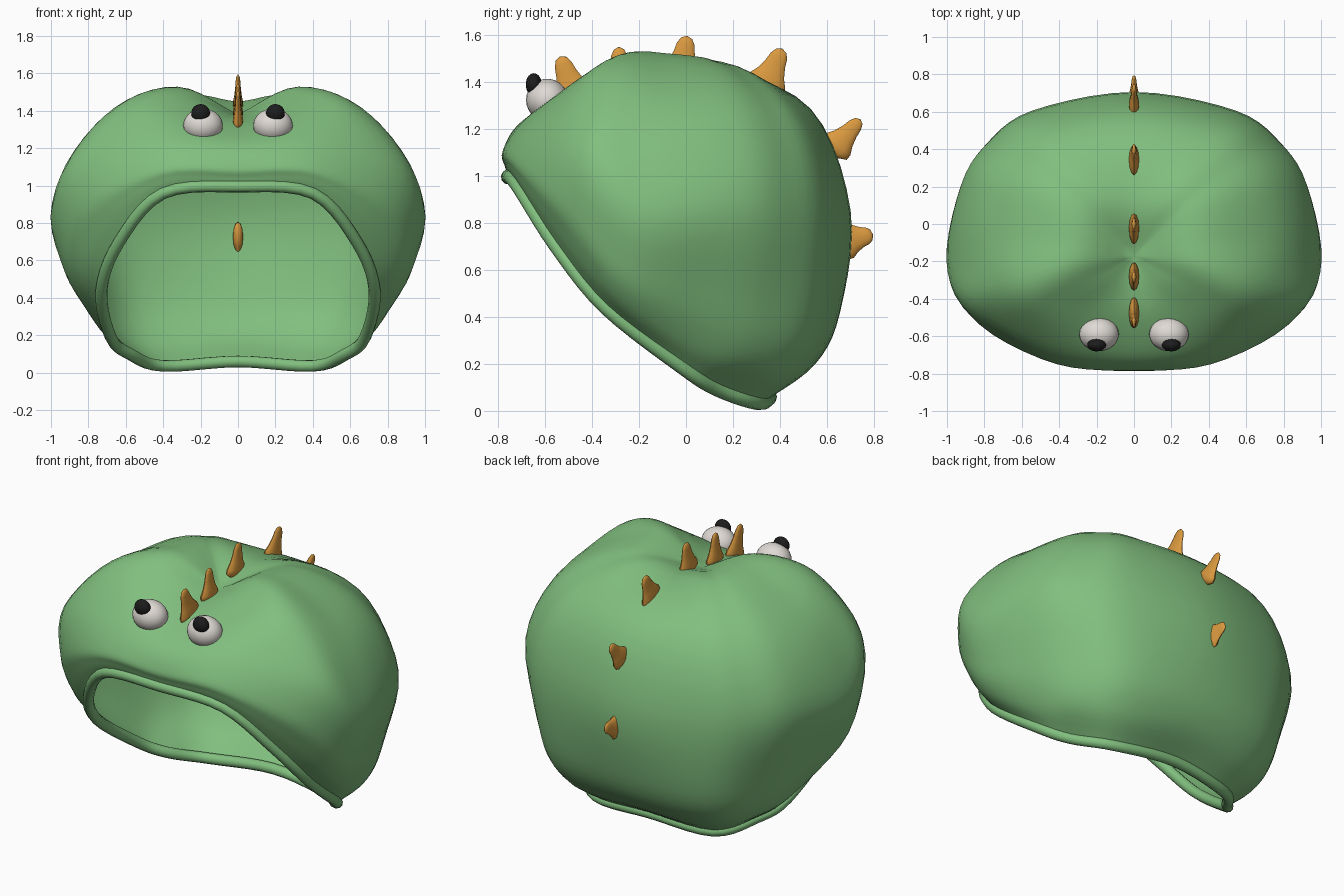
import bpy, bmesh, math
from mathutils import Vector, Matrix

if "Cube" in bpy.data.objects:
    bpy.data.objects.remove(bpy.data.objects["Cube"])


def material(name, rgb):
    m = bpy.data.materials.new(name)
    m.diffuse_color = (*rgb, 1)
    m.use_nodes = True
    m.node_tree.nodes["Principled BSDF"].inputs["Base Color"].default_value = m.diffuse_color
    return m


GREEN = material("leaf_green", (0.22, 0.52, 0.21))
ORANGE = material("amber", (0.70, 0.32, 0.05))
WHITE = material("eye_white", (0.74, 0.70, 0.66))
BLACK = material("pupil_black", (0.012, 0.012, 0.012))


def finish(name, bm, mat, angle=60, fix=True):
    if fix:
        bmesh.ops.recalc_face_normals(bm, faces=bm.faces)
    me = bpy.data.meshes.new(name)
    bm.to_mesh(me)
    bm.free()
    me.materials.append(mat)
    ob = bpy.data.objects.new(name, me)
    bpy.context.collection.objects.link(ob)
    bpy.ops.object.select_all(action='DESELECT')
    bpy.context.view_layer.objects.active = ob
    ob.select_set(True)
    bpy.ops.object.shade_smooth_by_angle(angle=math.radians(angle))
    return ob


def spline(pts, steps, closed):
    """Smooth curve through all points."""
    n = len(pts)
    if closed:
        get = lambda i: pts[i % n]
    else:
        ext = [2 * pts[0] - pts[1]] + pts + [2 * pts[-1] - pts[-2]]
        get = lambda i: ext[i + 1]
    out = []
    for i in range(n if closed else n - 1):
        a, b, c, d = (get(i + k) for k in (-1, 0, 1, 2))
        for s in range(steps):
            t = s / steps
            out.append(0.5 * (2 * b + (c - a) * t + (2 * a - 5 * b + 4 * c - d) * t * t
                              + (3 * b - a - 3 * c + d) * t ** 3))
    return out if closed else out + [pts[-1]]


def skin(bm, rings):
    """Join closed rings of points with quads."""
    vs = [[bm.verts.new(p) for p in r] for r in rings]
    for lo, hi in zip(vs, vs[1:]):
        for i in range(len(lo)):
            j = (i + 1) % len(lo)
            bm.faces.new((lo[i], lo[j], hi[j], hi[i]))
    return vs


# Half rings of the shell from the opening to the crown, front to back
RINGS = [
    [(0, -.755, .995), (.40, -.715, .96), (.635, -.55, .70), (.73, -.34, .44),
     (.68, -.02, .19), (.57, .13, .095), (.40, .305, .036), (0, .355, .06)],
    [(0, -.77, 1.04), (.41, -.74, 1.03), (.735, -.56, .80), (.86, -.31, .50),
     (.78, .03, .29), (.685, .29, .22), (.47, .47, .17), (0, .55, .20)],
    [(0, -.78, 1.10), (.42, -.74, 1.10), (.83, -.535, .91), (.945, -.26, .62),
     (.87, .08, .50), (.75, .36, .45), (.52, .575, .40), (0, .655, .42)],
    [(0, -.71, 1.22), (.46, -.63, 1.25), (.87, -.435, 1.15), (.995, -.18, .90),
     (.92, .22, .90), (.78, .435, .88), (.54, .60, .88), (0, .70, .85)],
    [(0, -.51, 1.33), (.42, -.46, 1.41), (.62, -.33, 1.44), (.78, -.08, 1.29),
     (.71, .20, 1.30), (.60, .36, 1.285), (.44, .47, 1.28), (0, .53, 1.285)],
    [(0, -.34, 1.37), (.22, -.32, 1.455), (.31, -.22, 1.525), (.34, -.08, 1.52),
     (.32, .06, 1.505), (.28, .12, 1.49), (.20, .16, 1.48), (0, .14, 1.45)],
]
POLE = Vector((0, -.17, 1.38))


def full(half):
    h = [Vector(p) for p in half]
    return h + [Vector((-p.x, p.y, p.z)) for p in h[-2:0:-1]]


# Domed shell, open at the lower front
around = [spline(full(r), 5, True) for r in RINGS]
lines = [spline([r[i] for r in around] + [POLE], 5, False) for i in range(len(around[0]))]
bm = bmesh.new()
rows = skin(bm, [[l[k] for l in lines] for k in range(len(lines[0]) - 1)])
top = bm.verts.new(POLE)
last = rows[-1]
for i in range(len(last)):
    bm.faces.new((last[i], last[(i + 1) % len(last)], top))
finish("shell", bm, GREEN, 80, False)

# Rolled rim along the opening
path = around[0]
centre = sum(path, Vector()) / len(path)
rings = []
for i, p in enumerate(path):
    tan = (path[(i + 1) % len(path)] - path[i - 1]).normalized()
    u = (p - centre)
    u = (u - tan * u.dot(tan)).normalized()
    w = tan.cross(u)
    rings.append([p + 0.032 * (u * math.cos(a) + w * math.sin(a))
                  for a in (k * math.tau / 10 for k in range(10))])
bm = bmesh.new()
skin(bm, rings + [rings[0]])
bmesh.ops.remove_doubles(bm, verts=bm.verts, dist=1e-5)
finish("rim", bm, GREEN)


# Eyes and pupils
def ball(name, centre, radii, mat):
    bm = bmesh.new()
    mtx = Matrix.Translation(centre) @ Matrix.Diagonal((*radii, 1))
    bmesh.ops.create_uvsphere(bm, u_segments=24, v_segments=14, radius=1, matrix=mtx)
    finish(name, bm, mat)


for side, label in ((-1, "left"), (1, "right")):
    ball(label + "_eye", (side * .187, -.59, 1.322), (.106, .09, .09), WHITE)
    ball(label + "_pupil", (side * .20, -.647, 1.388), (.05, .034, .048), BLACK)


# Flat curved spikes along the back: base centre, tip, half length at the base (y, z)
SPIKES = [
    ((-.47, 1.33), (-.535, 1.508), .09),
    ((-.28, 1.37), (-.285, 1.548), .08),
    ((-.025, 1.42), (.005, 1.595), .09),
    ((.335, 1.38), (.41, 1.54), .09),
    ((.63, 1.115), (.742, 1.24), .075),
    ((.68, .725), (.795, .75), .085),
]
PROFILE = [(-.12, .5), (0, .95), (.15, .93), (.35, .68), (.6, .5), (.8, .42), (.94, .27)]
for n, (b, t, half) in enumerate(SPIKES):
    b, t = Vector((0, *b)), Vector((0, *t))
    axis = t - b
    side = Vector((0, axis.z, -axis.y)).normalized()
    at = lambda s: b + axis * s
    rings = [[at(s) + side * (half * r * math.cos(a))
              + Vector((.027 * min(1, r * 1.1) * math.sin(a), 0, 0))
              for a in (k * math.tau / 12 for k in range(12))] for s, r in PROFILE]
    bm = bmesh.new()
    vs = skin(bm, rings)
    for ring, tip in ((vs[0], at(-.2)), (vs[-1], at(1))):
        v = bm.verts.new(tip)
        for i in range(12):
            bm.faces.new((ring[i], ring[(i + 1) % 12], v))
    finish("spike_%d" % (n + 1), bm, ORANGE)
